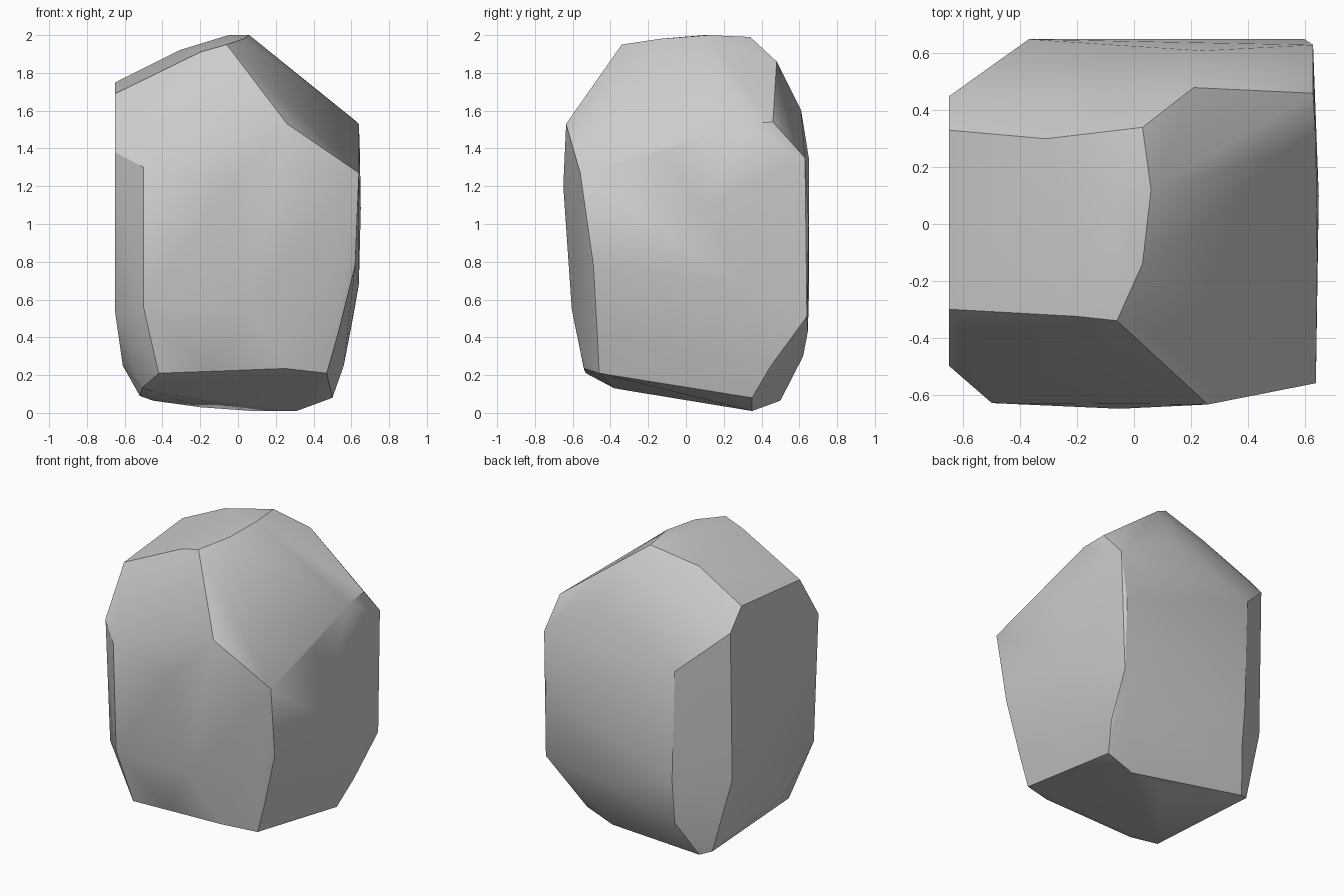
import bpy, bmesh
from math import radians

# Facet corners of the stone, grouped by region
top = [(-.65, -.30, 1.69), (-.20, -.325, 1.91), (-.06, -.34, 1.95), (.03, -.14, 1.98),
       (.06, .12, 2), (.03, .34, 1.99), (-.05, .10, 2), (-.31, .30, 1.92), (-.65, .33, 1.75)]
shoulder = [(.26, -.635, 1.53), (.64, -.56, 1.27), (.645, -.12, 1.39), (.64, .28, 1.53),
            (.63, .46, 1.54), (.21, .48, 1.86), (.24, .61, 1.60), (.63, .63, 1.35)]
front = [(-.65, -.50, 1.38), (-.50, -.63, 1.30), (-.05, -.65, 1.20), (-.65, -.45, .53),
         (-.50, -.60, .56), (.05, -.605, .55), (.62, -.49, .78), (.53, -.47, .42)]
sides = [(.65, .10, 1.08), (.64, .30, .68), (-.65, .45, 1.61), (-.65, .43, .60)]
back = [(-.37, .65, 1.35), (.60, .65, 1.00), (.61, .64, .51), (.16, .645, .43),
        (-.35, .62, .30), (-.35, .65, .60)]
base = [(-.42, -.53, .21), (-.15, -.54, .23), (.25, -.54, .235), (.47, -.46, .21),
        (-.51, -.38, .13), (-.61, -.20, .25), (.50, .35, .08), (.31, .35, .01),
        (.08, .35, .01), (-.20, .38, .03), (-.45, .50, .065), (-.52, .46, .09),
        (.56, .45, .25)]

# Wrap the corners in a closed shell
bm = bmesh.new()
for p in top + shoulder + front + sides + back + base:
    bm.verts.new(p)
hull = bmesh.ops.convex_hull(bm, input=bm.verts[:])
loose = [v for v in bm.verts if not v.link_faces]
bmesh.ops.delete(bm, geom=loose, context='VERTS')
bmesh.ops.recalc_face_normals(bm, faces=bm.faces[:])
mesh = bpy.data.meshes.new("rock")
bm.to_mesh(mesh)
bm.free()

# Stone object, smooth within facets and crisp at the ridges
rock = bpy.data.objects.new("rock", mesh)
bpy.context.collection.objects.link(rock)
bpy.context.view_layer.objects.active = rock
rock.select_set(True)
bpy.ops.object.shade_smooth_by_angle(angle=radians(30))
